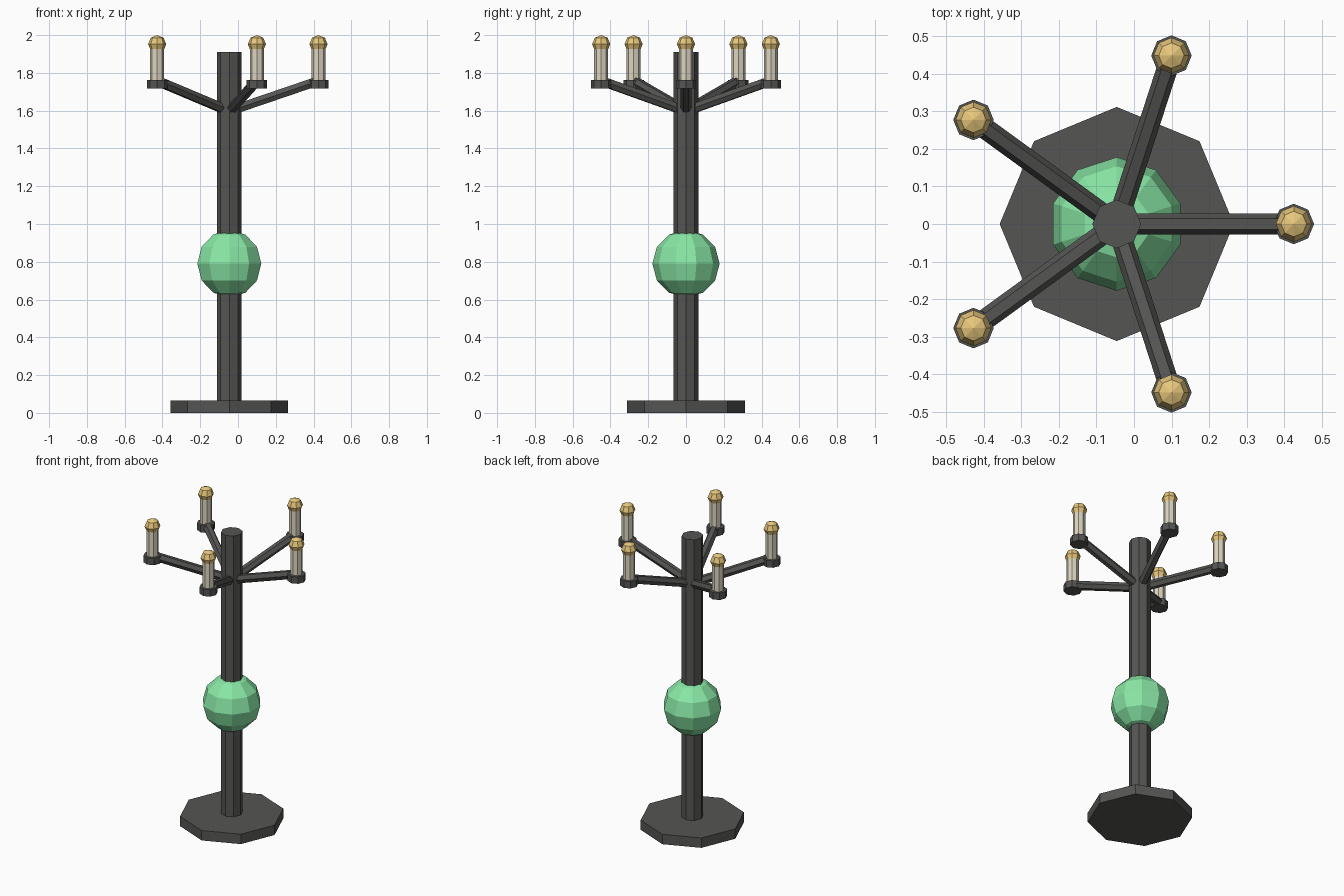
import bpy, math
from mathutils import Vector, Matrix

if "Cube" in bpy.data.objects:
    bpy.data.objects.remove(bpy.data.objects["Cube"])

CX = -0.046      # post axis
REACH = 0.472    # distance from post axis to each candle


def material(name, rgb):
    m = bpy.data.materials.new(name)
    m.diffuse_color = (*rgb, 1)
    m.use_nodes = True
    m.node_tree.nodes["Principled BSDF"].inputs["Base Color"].default_value = m.diffuse_color
    return m


iron = material("dark_iron", (0.09, 0.09, 0.087))
green = material("green_glass", (0.25, 0.80, 0.38))
wax = material("cream_wax", (0.72, 0.67, 0.53))
gold = material("gold_glow", (0.80, 0.57, 0.20))


def finish(name, mat):
    ob = bpy.context.object
    ob.name = name
    ob.data.materials.append(mat)
    return ob


def prism(name, x, y, z0, z1, r, mat):
    """Upright octagonal prism with corners on the axes."""
    bpy.ops.mesh.primitive_cylinder_add(vertices=8, radius=r, depth=z1 - z0,
                                        location=(x, y, (z0 + z1) / 2))
    return finish(name, mat)


def ball(name, x, y, z, r, segments, rings, mat, turn=0):
    """Low-poly ball whose first meridian is at angle `turn`."""
    bpy.ops.mesh.primitive_uv_sphere_add(segments=segments, ring_count=rings, radius=r)
    ob = finish(name, mat)
    # align the first equator corner to the wanted angle
    v = next(v.co for v in ob.data.vertices if abs(v.co.z) < 1e-4)
    ob.data.transform(Matrix.Rotation(turn - math.atan2(v.y, v.x), 4, 'Z'))
    ob.location = (x, y, z)
    return ob


def bar(name, a, b, r, mat):
    """Hexagonal bar from a to b with a flat upper side."""
    a, b = Vector(a), Vector(b)
    bpy.ops.mesh.primitive_cylinder_add(vertices=6, radius=r, depth=(b - a).length)
    ob = finish(name, mat)
    z = (b - a).normalized()
    y = Vector((0, 0, 1)).cross(z).normalized()   # corners point sideways
    rot = Matrix((y.cross(z), y, z)).transposed().to_4x4()
    ob.matrix_world = Matrix.Translation((a + b) / 2) @ rot
    return ob


# Base, post and ornamental ball
prism("base", CX, 0, 0, 0.065, 0.312, iron)
prism("post", CX, 0, 0.03, 1.91, 0.065, iron)
ball("post_ball", CX, 0, 0.79, 0.178, 10, 6, green, math.pi / 2)

# Five arms, each with a cup, candle and glowing tip
for i in range(5):
    t = math.tau * i / 5
    c, s = math.cos(t), math.sin(t)
    x, y = CX + REACH * c, REACH * s
    bar(f"arm_{i}", (CX, 0, 1.597), (CX + 0.455 * c, 0.455 * s, 1.752), 0.028, iron)
    prism(f"cup_{i}", x, y, 1.718, 1.763, 0.054, iron)
    prism(f"candle_{i}", x, y, 1.75, 1.945, 0.037, wax)
    ball(f"candle_tip_{i}", x, y, 1.952, 0.048, 8, 4, gold)
